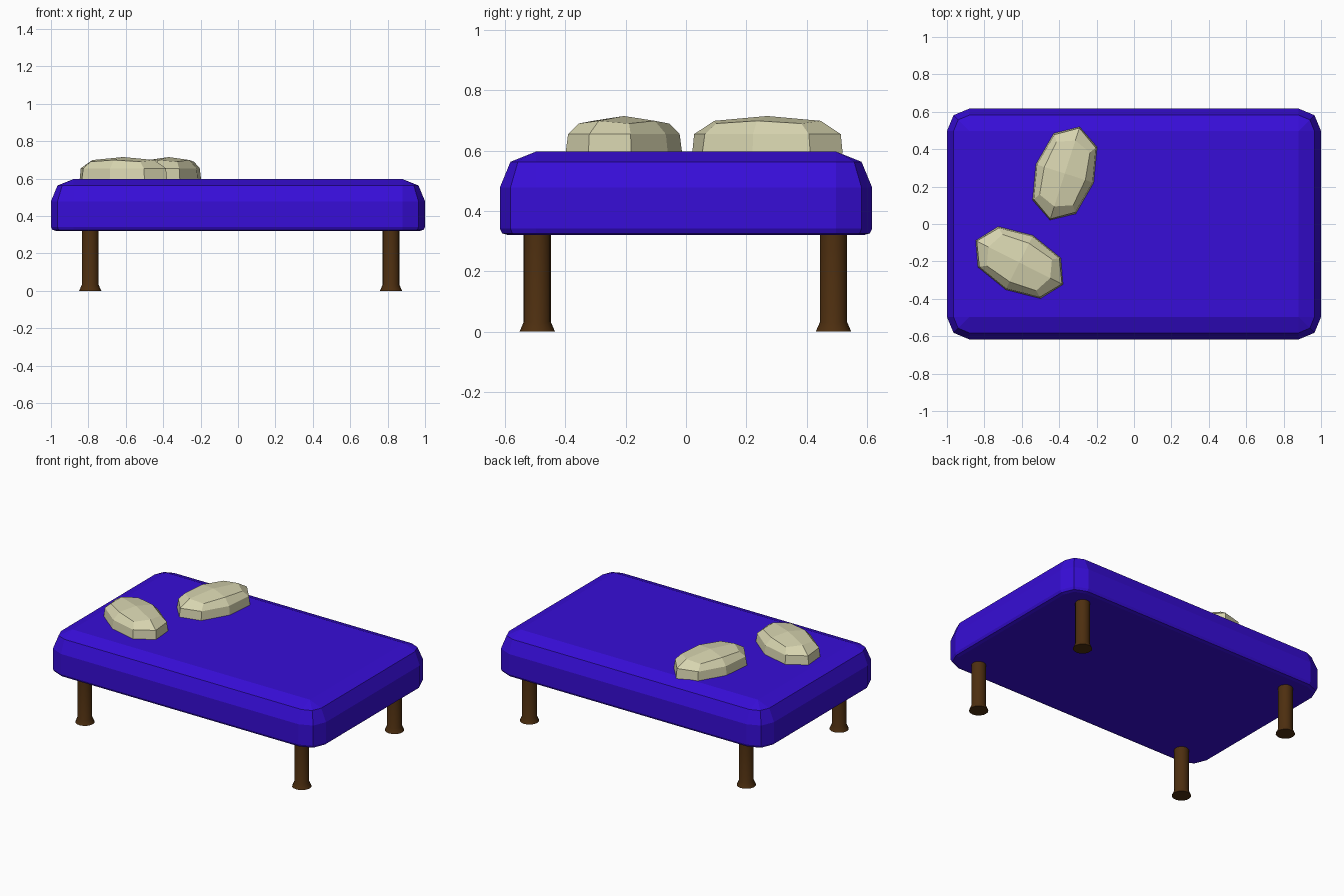
import bpy, bmesh
from math import cos, sin, pi, radians
from mathutils import Matrix

if "Cube" in bpy.data.objects:
    bpy.data.objects.remove(bpy.data.objects["Cube"])


def material(name, rgb):
    m = bpy.data.materials.new(name)
    m.diffuse_color = (*rgb, 1)
    m.use_nodes = True
    m.node_tree.nodes["Principled BSDF"].inputs["Base Color"].default_value = m.diffuse_color
    return m


def loft(name, rings, mat, cap_top=True):
    """Skin a stack of equal-length rings; returns the object's bmesh and top ring."""
    bm = bmesh.new()
    vr = [[bm.verts.new(p) for p in ring] for ring in rings]
    n = len(vr[0])
    for a, b in zip(vr, vr[1:]):
        for i in range(n):
            j = (i + 1) % n
            bm.faces.new((a[i], a[j], b[j], b[i]))
    bm.faces.new(vr[0][::-1])
    if cap_top:
        bm.faces.new(vr[-1])
    return bm, vr[-1]


def finish(bm, name, mat):
    bmesh.ops.remove_doubles(bm, verts=bm.verts[:], dist=0.0005)
    bmesh.ops.recalc_face_normals(bm, faces=bm.faces[:])
    me = bpy.data.meshes.new(name)
    bm.to_mesh(me)
    bm.free()
    ob = bpy.data.objects.new(name, me)
    bpy.context.collection.objects.link(ob)
    me.materials.append(mat)
    return ob


blue = material("blue_fabric", (0.038, 0.004, 0.68))
cream = material("cream_fabric", (0.68, 0.66, 0.43))
wood = material("dark_wood", (0.075, 0.028, 0.005))

# Mattress: rounded slab, two-segment corners, big top bevel, small bottom one
R = 0.12
HX, HY = 1.0, 0.617


def slab_ring(z, inset):
    pts = []
    for sx, sy, a0 in ((1, 1, 0), (-1, 1, 90), (-1, -1, 180), (1, -1, 270)):
        for k in (0, 45, 90):
            a = radians(a0 + k)
            r = R - inset
            pts.append((sx * (HX - R) + r * cos(a), sy * (HY - R) + r * sin(a), z))
    return pts


profile = [(0.32, 0.028), (0.326, 0.008), (0.342, 0), (0.478, 0), (0.563, 0.035), (0.597, R)]
bm, _ = loft("mattress", [slab_ring(z, d) for z, d in profile], blue)
finish(bm, "mattress", blue)

# Legs: round posts with a flared foot
for x, xn in ((-0.79, "left"), (0.818, "right")):
    for y, yn in ((-0.493, "front"), (0.489, "back")):
        rings = [[(x + r * cos(2 * pi * i / 16), y + r * sin(2 * pi * i / 16), z)
                  for i in range(16)]
                 for z, r in ((0, 0.059), (0.032, 0.045), (0.33, 0.045))]
        bm, _ = loft("leg", rings, wood)
        leg = finish(bm, f"{yn}_{xn}_leg", wood)
        leg.data.shade_smooth()
        leg.data.set_sharp_from_angle(angle=radians(30))


# Pillows: faceted cushions, eight-sided rings of end, corner and side points
def pillow_ring(end, cu, cv, side, z, zc):
    return [(end, 0, z), (cu, cv, zc), (0, side, z), (-cu, cv, zc),
            (-end, 0, z), (-cu, -cv, zc), (0, -side, z), (cu, -cv, zc)]


def pillow(name, x, y, angle):
    rings = [pillow_ring(0.262, 0.188, 0.122, 0.163, 0.59, 0.59),
             pillow_ring(0.255, 0.181, 0.116, 0.156, 0.655, 0.655),
             pillow_ring(0.185, 0.148, 0.094, 0.115, 0.699, 0.69)]
    bm, top = loft(name, rings, cream, cap_top=False)
    apex = bm.verts.new((0, 0, 0.715))
    for i in (0, 2, 4, 6):
        bm.faces.new((apex, top[i], top[i + 1], top[(i + 2) % 8]))
    bm.transform(Matrix.Translation((x, y, 0)) @ Matrix.Rotation(radians(angle), 4, 'Z'))
    finish(bm, name, cream)


pillow("back_pillow", -0.37, 0.27, 72.3)
pillow("front_pillow", -0.613, -0.206, 153.3)
